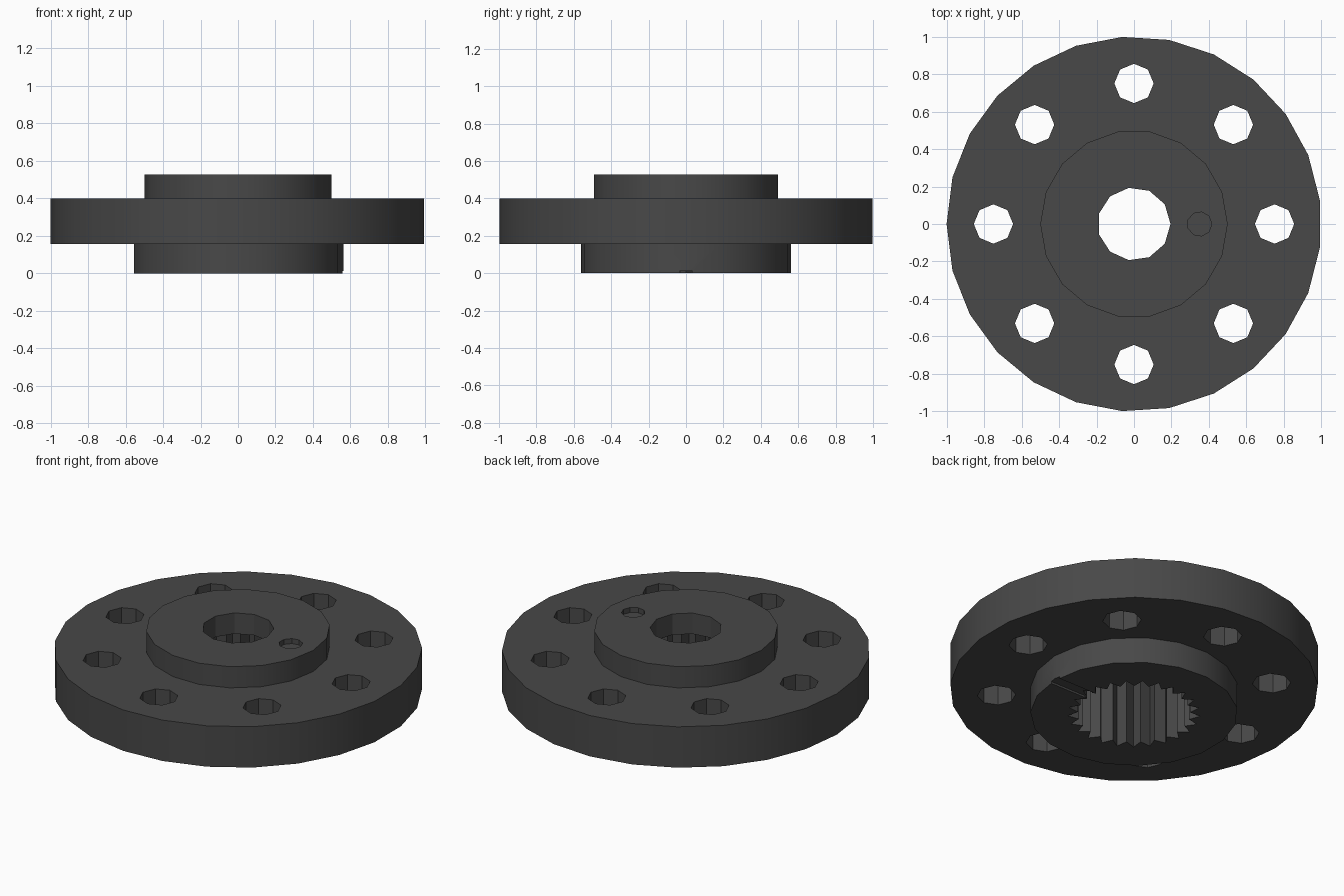
import bpy, bmesh, math

if "Cube" in bpy.data.objects:
    bpy.data.objects.remove(bpy.data.objects["Cube"])


def prism(name, points, z0, z1):
    """Extrude a closed outline of (x, y) points from z0 to z1."""
    bm = bmesh.new()
    face = bm.faces.new([bm.verts.new((x, y, z0)) for x, y in points])
    ext = bmesh.ops.extrude_face_region(bm, geom=[face])
    verts = [g for g in ext["geom"] if isinstance(g, bmesh.types.BMVert)]
    bmesh.ops.translate(bm, verts=verts, vec=(0, 0, z1 - z0))
    bmesh.ops.recalc_face_normals(bm, faces=bm.faces)
    mesh = bpy.data.meshes.new(name)
    bm.to_mesh(mesh)
    bm.free()
    obj = bpy.data.objects.new(name, mesh)
    bpy.context.collection.objects.link(obj)
    return obj


def ring(r, n, cx=0, cy=0, start=0, r2=None):
    """Regular outline; r2 sets the radius of every second point."""
    pts = []
    for i in range(n):
        a = start + 2 * math.pi * i / n
        rr = r2 if r2 and i % 2 else r
        pts.append((cx + rr * math.cos(a), cy + rr * math.sin(a)))
    return pts


def combine(target, other, operation):
    """Boolean another solid into the target and remove it."""
    other.hide_render = True
    mod = target.modifiers.new(other.name, 'BOOLEAN')
    mod.operation = operation
    mod.solver = 'EXACT'
    mod.object = other
    bpy.context.view_layer.objects.active = target
    bpy.ops.object.modifier_apply(modifier=mod.name)
    bpy.data.objects.remove(other)


# Flange disc with its upper and lower bosses
hub = prism("flanged_hub", ring(1, 25, start=math.pi), 0.155, 0.40)
combine(hub, prism("lower_boss", ring(0.563, 19), 0, 0.25), 'UNION')
combine(hub, prism("upper_boss", ring(0.5, 18), 0.30, 0.527), 'UNION')

# Central bore and the toothed socket underneath
combine(hub, prism("bore", ring(0.195, 11), 0.2, 0.7), 'DIFFERENCE')
combine(hub, prism("toothed_socket", ring(0.36, 50, r2=0.305), -0.1, 0.402), 'DIFFERENCE')

# Ring of eight bolt holes
for i in range(8):
    a = i * math.pi / 4
    hole = ring(0.105, 8, 0.75 * math.cos(a), 0.75 * math.sin(a))
    combine(hub, prism("bolt_hole", hole, 0, 0.6), 'DIFFERENCE')

# Shallow index dimple on top and index groove below
combine(hub, prism("dimple", ring(0.065, 9, 0.35, 0), 0.497, 0.6), 'DIFFERENCE')
groove = [(0.32, -0.035), (0.7, -0.035), (0.7, 0.035), (0.32, 0.035)]
combine(hub, prism("groove", groove, -0.1, 0.012), 'DIFFERENCE')

# Dark finish
mat = bpy.data.materials.new("dark_grey")
mat.diffuse_color = (0.065, 0.065, 0.065, 1)
mat.use_nodes = True
mat.node_tree.nodes["Principled BSDF"].inputs["Base Color"].default_value = mat.diffuse_color
hub.data.materials.clear()
hub.data.materials.append(mat)

bpy.ops.object.select_all(action='DESELECT')
hub.select_set(True)
bpy.context.view_layer.objects.active = hub
bpy.ops.object.shade_smooth_by_angle(angle=math.radians(30))
